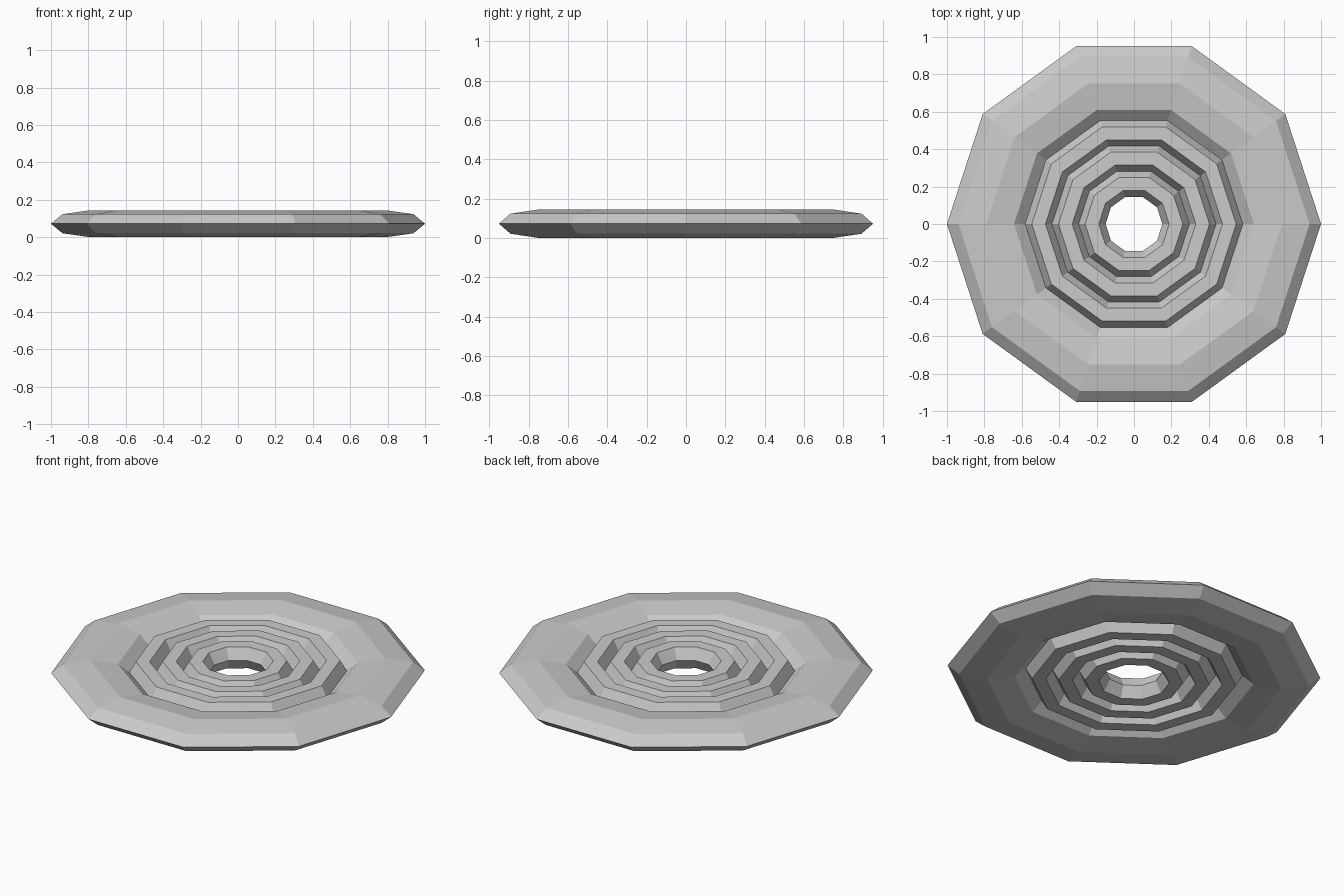
import bpy
import bmesh
import math

if "Cube" in bpy.data.objects:
    bpy.data.objects.remove(bpy.data.objects["Cube"])

SEGMENTS = 10
MID_Z = 0.072


def ring(name, radius, half_width, half_height, sides):
    """Low-poly torus with an elliptical polygon cross-section."""
    bm = bmesh.new()
    loops = []
    for i in range(SEGMENTS):
        a = 2 * math.pi * i / SEGMENTS
        loop = []
        for j in range(sides):
            t = 2 * math.pi * j / sides
            r = radius + half_width * math.cos(t)
            z = MID_Z + half_height * math.sin(t)
            loop.append(bm.verts.new((r * math.cos(a), r * math.sin(a), z)))
        loops.append(loop)
    for i in range(SEGMENTS):
        p, q = loops[i], loops[(i + 1) % SEGMENTS]
        for j in range(sides):
            k = (j + 1) % sides
            bm.faces.new((p[j], q[j], q[k], p[k]))
    bmesh.ops.recalc_face_normals(bm, faces=bm.faces)
    mesh = bpy.data.meshes.new(name)
    bm.to_mesh(mesh)
    bm.free()
    obj = bpy.data.objects.new(name, mesh)
    bpy.context.collection.objects.link(obj)
    return obj


# Wide flattened outer ring
ring("outer_ring", 0.79, 0.21, 0.072, 8)

# Three narrow hexagonal rings nested inside
for name, radius in (("inner_ring_large", 0.51),
                     ("inner_ring_medium", 0.367),
                     ("inner_ring_small", 0.225)):
    ring(name, radius, 0.073, 0.073, 6)
